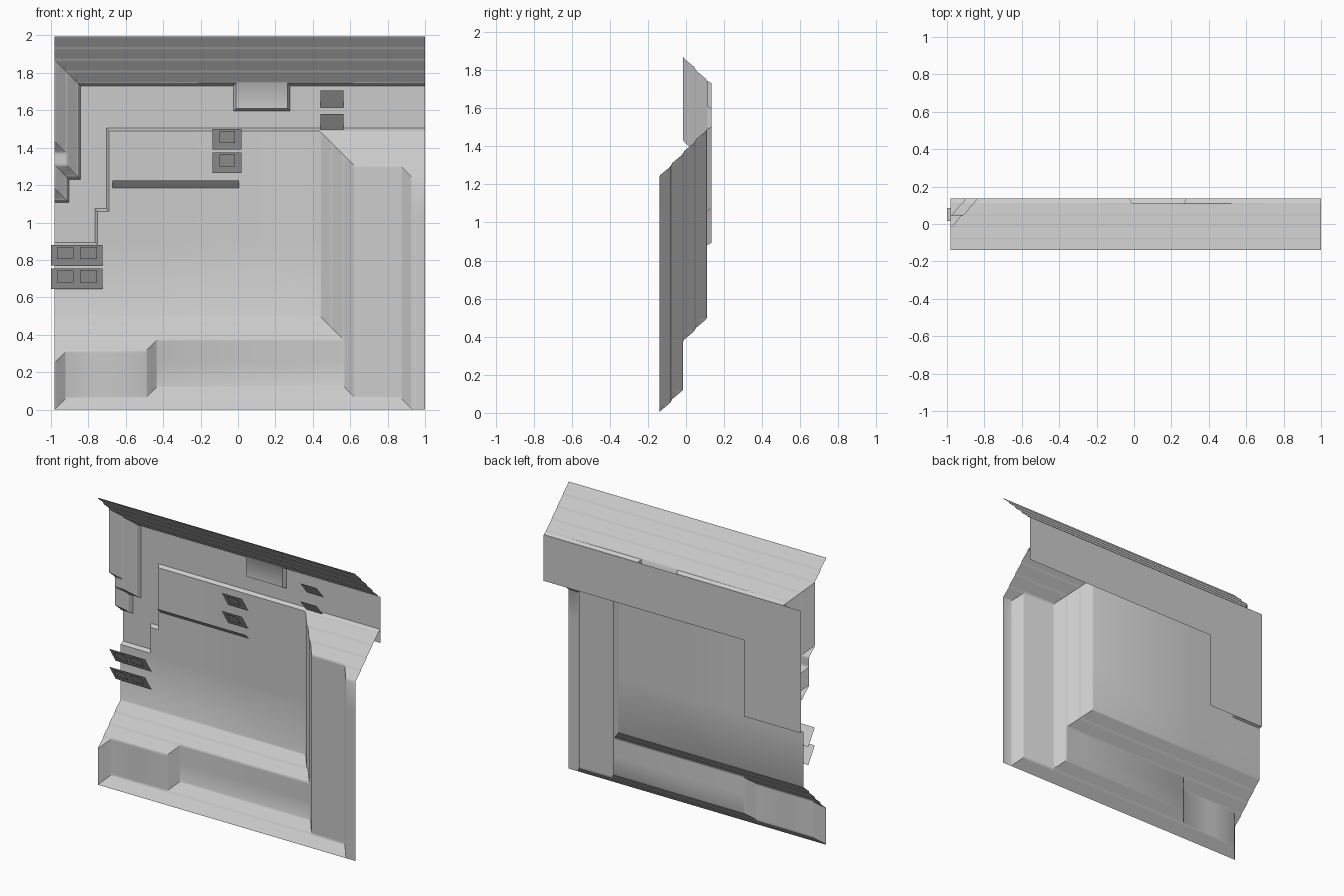
import bpy, bmesh, math

cube = bpy.data.objects.get("Cube")
if cube:
    bpy.data.objects.remove(cube)

stone = bpy.data.materials.new("light_grey_stone")
stone.use_nodes = True
GREY = (0.6, 0.6, 0.6, 1)
stone.diffuse_color = GREY
stone.node_tree.nodes["Principled BSDF"].inputs["Base Color"].default_value = GREY

P = 0.0625               # size of one moulding step
FRONT, BACK = 0.11, 0.135  # depth of the wall and of the recessed panel
LEFT, RIGHT = -0.98, 1.0
CURVE = [(0, 0), (0.15, 0.08), (0.85, 0.92), (1, 1)]


def finish(name, bm, smooth=False):
    """Turn a bmesh into an object facing the front."""
    bmesh.ops.remove_doubles(bm, verts=bm.verts, dist=1e-5)
    mesh = bpy.data.meshes.new(name)
    bm.to_mesh(mesh)
    bm.free()
    mesh.materials.append(stone)
    obj = bpy.data.objects.new(name, mesh)
    bpy.context.collection.objects.link(obj)
    if smooth:
        bpy.ops.object.select_all(action='DESELECT')
        obj.select_set(True)
        bpy.context.view_layer.objects.active = obj
        bpy.ops.object.shade_smooth_by_angle(angle=math.radians(35))
    return obj


def ogee(t):
    """Moulding curve repeated on every step."""
    n = math.floor(t + 1e-6)
    u = max(t - n, 0)
    for (a, b), (c, d) in zip(CURVE, CURVE[1:]):
        if u <= c:
            return n + b + (u - a) / (c - a) * (d - b)
    return n + 1


def lines(ramps, extra):
    """Grid lines: every curve point of each ramp (start, steps), plus plain ones."""
    vals = set(round(v, 5) for v in extra)
    for start, steps in ramps:
        for k in range(steps):
            vals.update(round(start + P * (k + u), 5) for u, _ in CURVE)
    return sorted(vals)


def relief(name, xs, zs, height, inside):
    """Sheet whose depth follows a height rule, with mitres on the cell diagonals."""
    bm = bmesh.new()
    h = lambda x, z: ogee(max(0, height(x, z)))
    for x0, x1 in zip(xs, xs[1:]):
        for z0, z1 in zip(zs, zs[1:]):
            cx, cz = (x0 + x1) / 2, (z0 + z1) / 2
            if not inside(cx, cz):
                continue
            corners = [(x0, z0), (x1, z0), (x1, z1), (x0, z1)]
            hs = [h(*c) for c in corners]
            v = [bm.verts.new((c[0], FRONT - P * k, c[1])) for c, k in zip(corners, hs)]
            mid = h(cx, cz)
            d0, d1 = (hs[0] + hs[2]) / 2, (hs[1] + hs[3]) / 2
            if abs(d0 - d1) < 1e-4:
                bm.faces.new(v)
            elif abs(d0 - mid) < abs(d1 - mid):
                bm.faces.new((v[0], v[1], v[2]))
                bm.faces.new((v[0], v[2], v[3]))
            else:
                bm.faces.new((v[0], v[1], v[3]))
                bm.faces.new((v[1], v[2], v[3]))
    return finish(name, bm, True)


def reveal(name, path, width=0.014):
    """Narrow bevel from an outline back to the recessed panel."""
    normals = []
    for (a, b), (c, d) in zip(path, path[1:]):
        length = math.hypot(c - a, d - b)
        normals.append(((b - d) / length, (c - a) / length))
    bm = bmesh.new()
    rows = []
    for i, (x, z) in enumerate(path):
        near = normals[max(i - 1, 0):i + 1]
        ox, oz = (sum(n[k] for n in near) * width for k in (0, 1))
        rows.append((bm.verts.new((x, FRONT, z)), bm.verts.new((x + ox, BACK, z + oz))))
    for (a, b), (c, d) in zip(rows, rows[1:]):
        bm.faces.new((a, c, d, b))
    finish(name, bm)


def sheet(name, quads):
    bm = bmesh.new()
    for quad in quads:
        bm.faces.new([bm.verts.new(p) for p in quad])
    finish(name, bm)


def slanted(x0, x1, z0, z1, y_top, y_bottom):
    """Sloping plate whose top edge leans to the front."""
    return [(x0, y_bottom, z0), (x1, y_bottom, z0), (x1, y_top, z1), (x0, y_top, z1)]


# Lower wall with base moulding and stepped right pier
TOP, BASE = 1.49, 0.5
PIER, STRIP, PLINTH, END = 0.4375, 0.87, -0.43, -0.9175


def wall_height(x, z):
    base_rise, pier_rise = (BASE - z) / P, (TOP - z) / P
    return max(4 - z / P,
               min(2, base_rise),
               min(3, base_rise, 2 + (PLINTH - x) / P),
               min(4, base_rise, 3 + (END - x) / P),
               min(3, pier_rise, (x - PIER) / P),
               min(4, pier_rise, 3 + (x - STRIP) / P))


def in_wall(x, z):
    return z < (0.88 if x < -0.75 else 1.06 if x < -0.69 else TOP)


relief("lower_wall",
       lines([(PIER, 3), (STRIP, 1), (PLINTH - P, 1), (END - P, 1)],
             [LEFT, -0.75, -0.69, RIGHT]),
       lines([(0, 2), (BASE - 4 * P, 4), (TOP - 4 * P, 4)], [0.88, 1.06]),
       wall_height, in_wall)
reveal("lower_wall_edge", [(LEFT, 0.88), (-0.75, 0.88), (-0.75, 1.06),
                           (-0.69, 1.06), (-0.69, TOP), (RIGHT, TOP)])

# Cornice with its left return and hanging tab
EAVE = 1.745
RET = LEFT + 2 * P
FOOT = EAVE - 10 * P


def cornice_height(x, z):
    out = (RET - x) / P
    return max((z - EAVE) / P,
               min(1, out, (z - FOOT) / P - 2),
               min(2, out, (z - FOOT) / P - 3),
               min(1, out - 1, (z - FOOT) / P))


def in_cornice(x, z):
    if -0.01 < x < 0.265:
        return z > 1.61
    return z > (FOOT if x < RET - P else FOOT + 2 * P if x < RET else EAVE)


relief("cornice", lines([(LEFT, 2)], [-0.01, 0.265, RIGHT]),
       lines([(FOOT, 5), (EAVE, 4)], [1.61]), cornice_height, in_cornice)
reveal("cornice_edge", [(RIGHT, EAVE), (0.265, EAVE), (0.265, 1.61), (-0.01, 1.61),
                        (-0.01, EAVE), (RET, EAVE), (RET, FOOT + 2 * P),
                        (RET - P, FOOT + 2 * P), (RET - P, FOOT), (LEFT, FOOT)])

# Recessed back panel, L-shaped
sheet("back_panel", [
    [(x0, BACK, z0), (x1, BACK, z0), (x1, BACK, 1.73), (x0, BACK, 1.73)]
    for x0, x1, z0 in ((LEFT, -0.54, 0.88), (-0.54, RIGHT, 1.41))])


# Slanted plates, some with raised squares
def plate(name, x0, x1, z0, z1, squares=()):
    quads = [slanted(x0, x1, z0, z1, 0.015, 0.085)]
    slope = 0.07 / (z1 - z0)
    low, high = z0 + 0.035, z1 - 0.012
    for a, b in squares:
        quads.append(slanted(x0 + a, x0 + b, low, high,
                             0.005 + slope * (z1 - high), 0.005 + slope * (z1 - low)))
    sheet(name, quads)


for label, dz in (("upper", 0), ("lower", -0.125)):
    plate(label + "_left_plate", -1.0, -0.725, 0.77 + dz, 0.88 + dz,
          ((0.033, 0.12), (0.155, 0.245)))
    plate(label + "_middle_plate", -0.135, 0.02, 1.39 + dz, 1.5 + dz, ((0.037, 0.12),))
    sheet(label + "_right_plate",
          [slanted(0.44, 0.565, 1.615 + dz, 1.705 + dz, 0.055, 0.13)])
sheet("ledge_strip", [slanted(-0.67, 0.005, 1.185, 1.225, 0.07, 0.11)])
